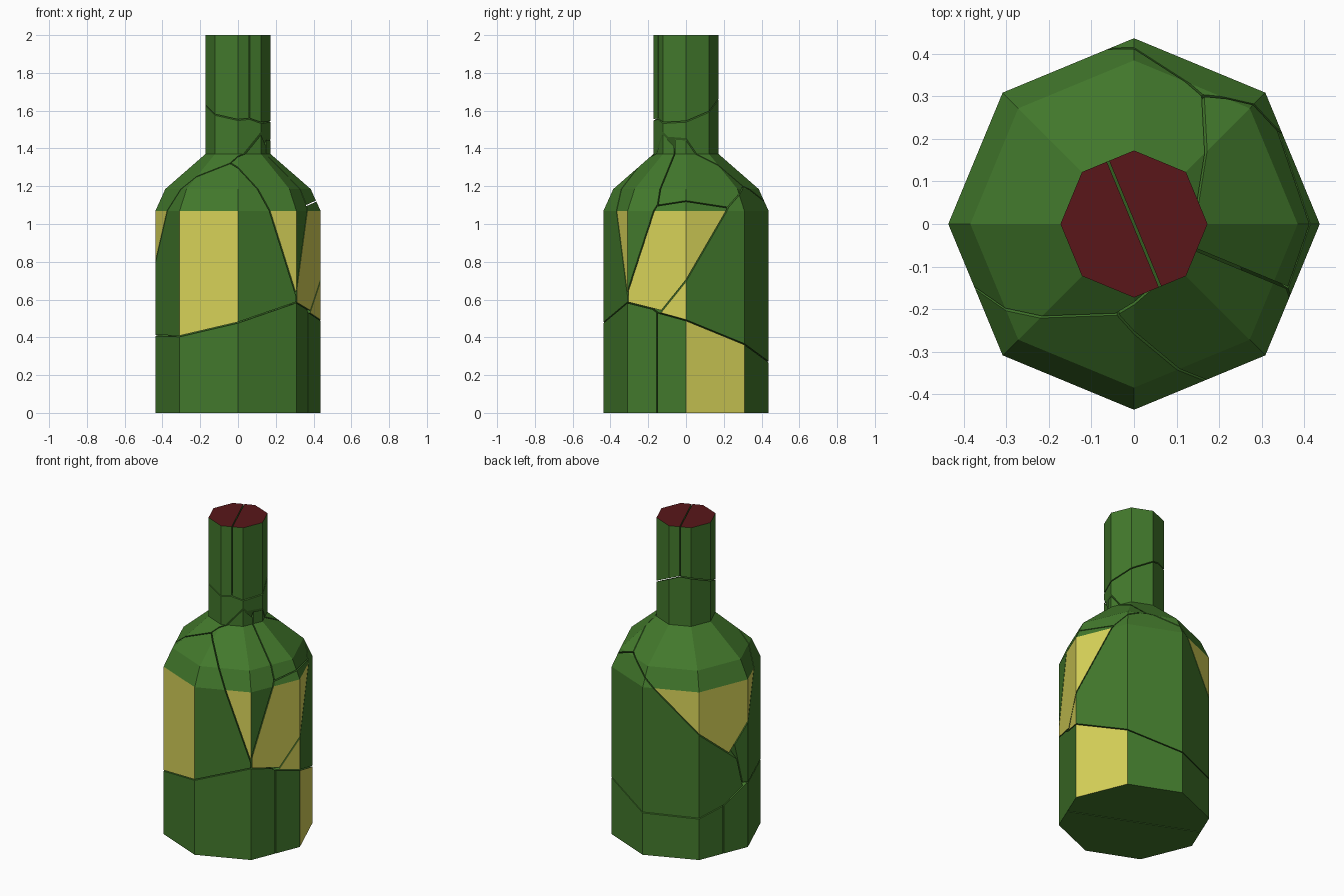
import bpy, bmesh, math
from mathutils import Vector

if "Cube" in bpy.data.objects:
    bpy.data.objects.remove(bpy.data.objects["Cube"])

SIDES = 8
GAP = 0.003
PROFILE = [(0.437, 0), (0.437, 1.07), (0.385, 1.185), (0.173, 1.37), (0.173, 2.0)]


def material(name, rgb):
    m = bpy.data.materials.new(name)
    m.diffuse_color = (*rgb, 1)
    m.use_nodes = True
    m.node_tree.nodes["Principled BSDF"].inputs["Base Color"].default_value = m.diffuse_color
    return m


MATS = [material("green_glass", (0.055, 0.19, 0.025)),
        material("label_yellow", (0.68, 0.65, 0.10)),
        material("cap_red", (0.10, 0.008, 0.01))]

# Shards: short code -> (name, octants of the body wall that carry label)
SHARDS = {
    "N1": ("neck_left_shard", []),
    "N2": ("neck_right_shard", []),
    "L": ("shoulder_left_shard", [2, 3, 4]),
    "E": ("shoulder_front_shard", [6]),
    "D": ("shoulder_right_shard", []),
    "C": ("body_front_shard", [5]),
    "R": ("body_right_shard", [7, 0]),
    "F": ("body_back_shard", [7]),
    "A": ("base_front_shard", []),
    "B": ("base_back_shard", [0]),
}

# Crack planes between neighbours: first shard lies where n.p > d
CRACKS = [
    ("N2", "N1", (0.924, 0.383, 0), 0),
    ("N1", "L", (0.06, -0.40, 1), 1.62),
    ("N2", "L", (0.45, -0.24, 1), 1.62),
    ("L", "C", (-0.28, 1, 0.62), 0.618),
    ("L", "E", (-2, 1.86, 1), 1.009),
    ("L", "F", (-0.857, -0.545, 1), 0.896),
    ("D", "L", (1, -0.46, -0.6), -0.696),
    ("D", "E", (0.383, 0.924, 0), 0),
    ("D", "R", (-0.45, 0, 1), 0.935),
    ("D", "F", (0.188, -0.966, 1), 0.9375),
    ("E", "C", (1, 0.68, 0.402), 0.348),
    ("E", "R", (-0.5, -0.6, 0.262), 0.199),
    ("R", "C", (1, 0.3, 0), 0.217),
    ("R", "F", (0.577, -1.484, 1), 0.952),
    ("R", "A", (0, 0.25, 1), 0.507),
    ("F", "C", (0.35, 1, -0.23), -0.209),
    ("F", "A", (0, 0.74, 1), 0.42),
    ("F", "B", (-0.161, 0.343, 1), 0.42),
    ("C", "A", (-0.29, -0.135, 1), 0.537),
    ("B", "A", (0.383, 0.924, 0), 0),
]


def bottle(label_octants):
    """Whole solid bottle, with label and cap faces painted."""
    bm = bmesh.new()
    rings = []
    for r, z in PROFILE:
        rings.append([bm.verts.new((r * math.cos(k * math.tau / SIDES),
                                    r * math.sin(k * math.tau / SIDES), z))
                      for k in range(SIDES)])
    for i in range(len(rings) - 1):
        lo, hi = rings[i], rings[i + 1]
        for k in range(SIDES):
            n = (k + 1) % SIDES
            f = bm.faces.new((lo[k], lo[n], hi[n], hi[k]))
            f.material_index = 1 if i == 0 and k in label_octants else 0
    bm.faces.new(rings[0][::-1])
    bm.faces.new(rings[-1]).material_index = 2
    return bm


def cut(bm, normal, d):
    """Keep the side where n.p > d, moved in by the crack gap, and cap it."""
    n = Vector(normal)
    co = n * (d / n.length_squared) + n.normalized() * GAP
    res = bmesh.ops.bisect_plane(bm, geom=bm.verts[:] + bm.edges[:] + bm.faces[:],
                                 dist=1e-5, plane_co=co, plane_no=n, clear_inner=True)
    edges = [e for e in res["geom_cut"]
             if isinstance(e, bmesh.types.BMEdge) and e.is_boundary]
    if edges:
        for f in bmesh.ops.edgenet_fill(bm, edges=edges)["faces"]:
            f.material_index = 0


# Break the bottle: each shard is the bottle trimmed by its own cracks
for code, (name, octants) in SHARDS.items():
    bm = bottle(octants)
    for a, b, n, d in CRACKS:
        if code == a:
            cut(bm, n, d)
        elif code == b:
            cut(bm, [-c for c in n], -d)
    bmesh.ops.recalc_face_normals(bm, faces=bm.faces[:])
    me = bpy.data.meshes.new(name)
    bm.to_mesh(me)
    bm.free()
    for m in MATS:
        me.materials.append(m)
    bpy.context.collection.objects.link(bpy.data.objects.new(name, me))
